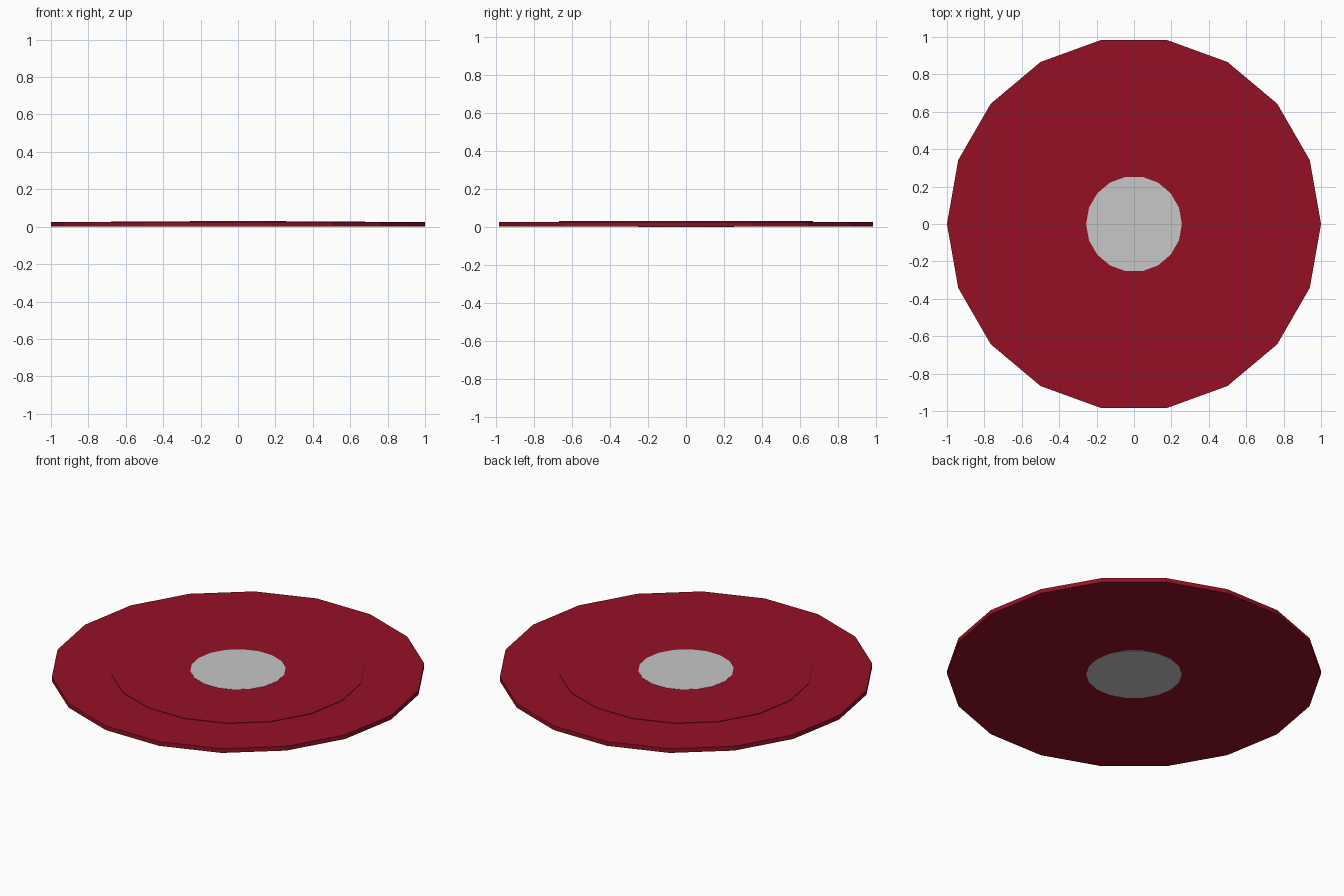
import bpy, bmesh, math

if "Cube" in bpy.data.objects:
    bpy.data.objects.remove(bpy.data.objects["Cube"])

SIDES = 18


def material(name, rgb):
    m = bpy.data.materials.new(name)
    m.diffuse_color = (*rgb, 1.0)
    m.use_nodes = True
    m.node_tree.nodes["Principled BSDF"].inputs["Base Color"].default_value = m.diffuse_color
    return m


def lathe(name, profile, mat):
    """Spin an (r, z) profile into a flat-shaded 18-sided solid with end caps."""
    bm = bmesh.new()
    rings = []
    for r, z in profile:
        rings.append([bm.verts.new((r * math.cos(a), r * math.sin(a), z))
                      for a in (2 * math.pi * i / SIDES for i in range(SIDES))])
    for lo, hi in zip(rings, rings[1:]):
        for i in range(SIDES):
            j = (i + 1) % SIDES
            bm.faces.new((lo[i], lo[j], hi[j], hi[i]))
    bm.faces.new(rings[0][::-1])
    bm.faces.new(rings[-1])
    mesh = bpy.data.meshes.new(name)
    bm.to_mesh(mesh)
    bm.free()
    mesh.materials.append(mat)
    obj = bpy.data.objects.new(name, mesh)
    bpy.context.collection.objects.link(obj)
    return obj


red = material("dark red", (0.30, 0.005, 0.018))
grey = material("light grey", (0.57, 0.57, 0.57))

# Thin disc with a slightly raised inner area
lathe("disc", [(1.0, 0.001), (1.0, 0.026), (0.68, 0.026), (0.68, 0.029)], red)

# Round centre plates, one on each side
lathe("top_centre_plate", [(0.256, 0.027), (0.256, 0.030)], grey)
lathe("bottom_centre_plate", [(0.256, 0.0), (0.256, 0.003)], grey)
